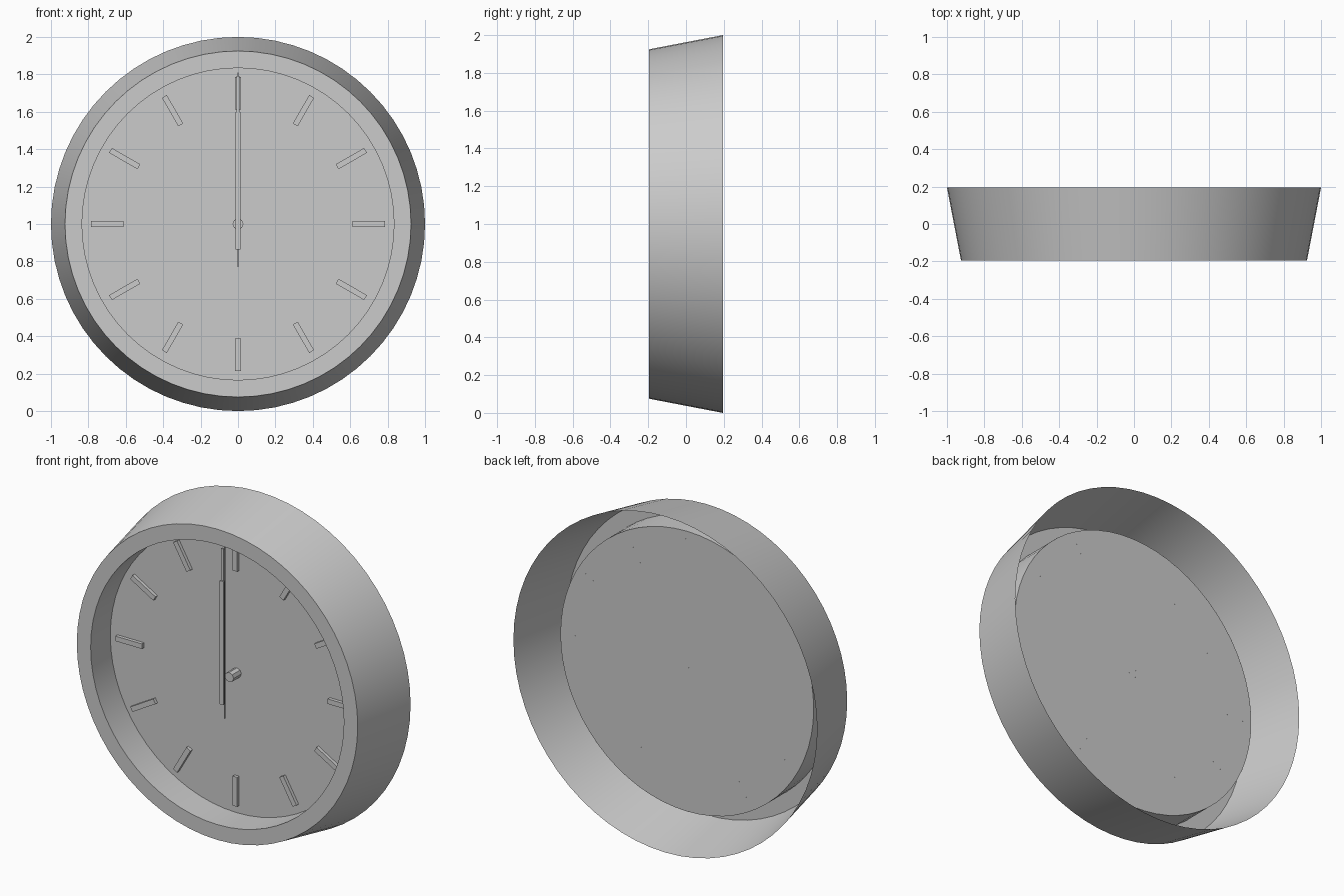
import bpy, bmesh, math
from mathutils import Matrix, Vector

if "Cube" in bpy.data.objects:
    bpy.data.objects.remove(bpy.data.objects["Cube"])

C = Vector((0, 0, 1))
SEG = 64


def finish(name, bm, smooth=False):
    mesh = bpy.data.meshes.new(name)
    bm.to_mesh(mesh)
    bm.free()
    ob = bpy.data.objects.new(name, mesh)
    bpy.context.collection.objects.link(ob)
    if smooth:
        bpy.ops.object.select_all(action='DESELECT')
        ob.select_set(True)
        bpy.context.view_layer.objects.active = ob
        bpy.ops.object.shade_smooth_by_angle(angle=math.radians(30))
    return ob


def lathe(name, profile, seg, cap_end=False):
    """Revolve (radius, y) points around the clock axis."""
    bm = bmesh.new()
    rings = []
    for r, y in profile:
        rings.append([bm.verts.new((r * math.cos(2 * math.pi * i / seg), y,
                                    1 + r * math.sin(2 * math.pi * i / seg)))
                      for i in range(seg)])
    for a, b in zip(rings, rings[1:]):
        for i in range(seg):
            j = (i + 1) % seg
            bm.faces.new((a[i], b[i], b[j], a[j]))
    if cap_end:
        bm.faces.new(rings[-1])
    bm.normal_update()
    return finish(name, bm, True)


def bar(name, width, r0, r1, y0, y1, angle=0):
    """Box reaching from r0 to r1 along a clock direction."""
    bm = bmesh.new()
    bmesh.ops.create_cube(bm, size=1)
    bm.transform(Matrix.Translation(C) @ Matrix.Rotation(angle, 4, 'Y')
                 @ Matrix.Translation((0, (y0 + y1) / 2, (r0 + r1) / 2))
                 @ Matrix.Diagonal((width, y1 - y0, r1 - r0, 1)))
    return finish(name, bm)


# Tapered case, open at the back: outer wall, front lip, inner wall
lathe("case", [(1.0, 0.195), (0.925, -0.195), (0.834, -0.195), (0.834, -0.01)], SEG)

# Dial plate closing the inner wall
lathe("dial", [(0.834, -0.0101), (0.4, -0.0101)], SEG, cap_end=True)

# Twelve hour markers
for h in range(12):
    bar(f"hour_marker_{h + 1}", 0.03, 0.612, 0.787, -0.03, -0.01, h * math.pi / 6)

# Centre spindle
lathe("spindle", [(0.029, -0.01), (0.029, -0.083)], 8, cap_end=True)

# Three hands, all at twelve o'clock
bar("hour_hand", 0.028, -0.135, 0.6, -0.155, -0.145)
bar("minute_hand", 0.018, -0.135, 0.79, -0.147, -0.137)
bar("second_hand", 0.006, -0.23, 0.81, -0.126, -0.120)
